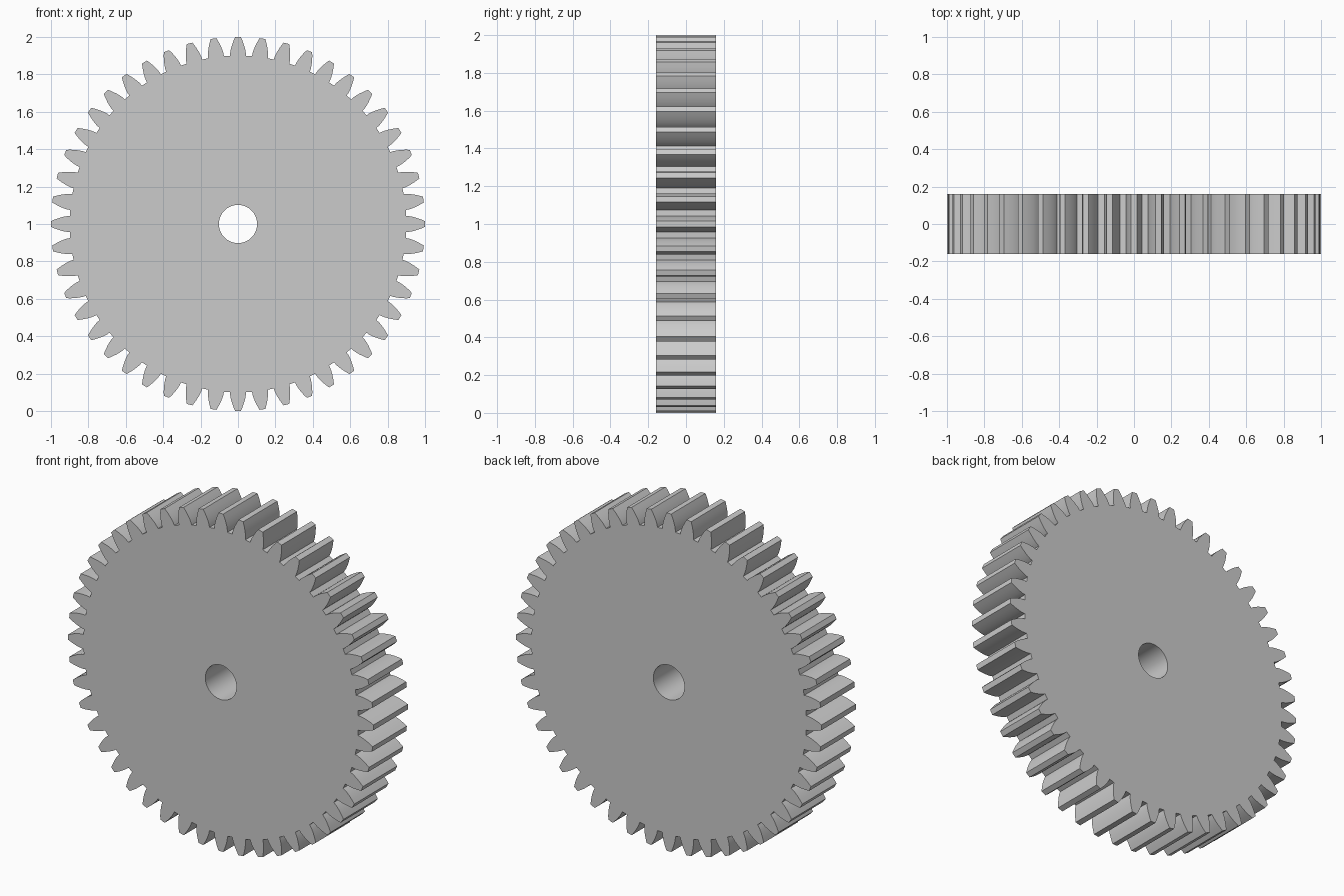
import bpy, bmesh
from math import sin, cos, pi, tan, acos, sqrt

if "Cube" in bpy.data.objects:
    bpy.data.objects.remove(bpy.data.objects["Cube"])

TEETH = 48
TIP_R, ROOT_R, BORE_R = 1.0, 0.9, 0.102
HALF_W = 0.16
PITCH_R = 0.96
PRESSURE = pi / 9
BASE_R = PITCH_R * cos(PRESSURE)
CENTRE_Z = 1.0


def inv(a):
    return tan(a) - a


def half_angle(r):
    """Half of the tooth's angular thickness at radius r (involute flank)."""
    a = acos(min(1, BASE_R / r))
    return pi / (2 * TEETH) + inv(PRESSURE) - inv(a)


def polar(r, a):
    return r * sin(a), CENTRE_Z + r * cos(a)


# Tooth profile: root to tip on one flank, mirrored for the other
radii = [ROOT_R, 0.915, 0.93, 0.95, 0.975, TIP_R]
flank = [(r, half_angle(r)) for r in radii]
tooth = [(r, -a) for r, a in flank] + [(r, a) for r, a in reversed(flank)]
outline = [polar(r, a + i * 2 * pi / TEETH) for i in range(TEETH) for r, a in tooth]
bore = [polar(BORE_R, i * 2 * pi / 64) for i in range(64)]

# Toothed disc with round bore: filled face, then extruded through its thickness
bm = bmesh.new()
edges = []
for loop in (outline, bore):
    vs = [bm.verts.new((x, -HALF_W, z)) for x, z in loop]
    edges += [bm.edges.new((vs[i - 1], vs[i])) for i in range(len(vs))]
bmesh.ops.triangle_fill(bm, edges=edges, use_beauty=True)
ext = bmesh.ops.extrude_face_region(bm, geom=bm.faces[:], use_keep_orig=True)
top = [v for v in ext["geom"] if isinstance(v, bmesh.types.BMVert)]
bmesh.ops.translate(bm, verts=top, vec=(0, 2 * HALF_W, 0))
bmesh.ops.recalc_face_normals(bm, faces=bm.faces[:])

mesh = bpy.data.meshes.new("spur_gear")
bm.to_mesh(mesh)
bm.free()
gear = bpy.data.objects.new("spur_gear", mesh)
bpy.context.collection.objects.link(gear)
bpy.context.view_layer.objects.active = gear
gear.select_set(True)
bpy.ops.object.shade_smooth_by_angle(angle=pi / 9)
